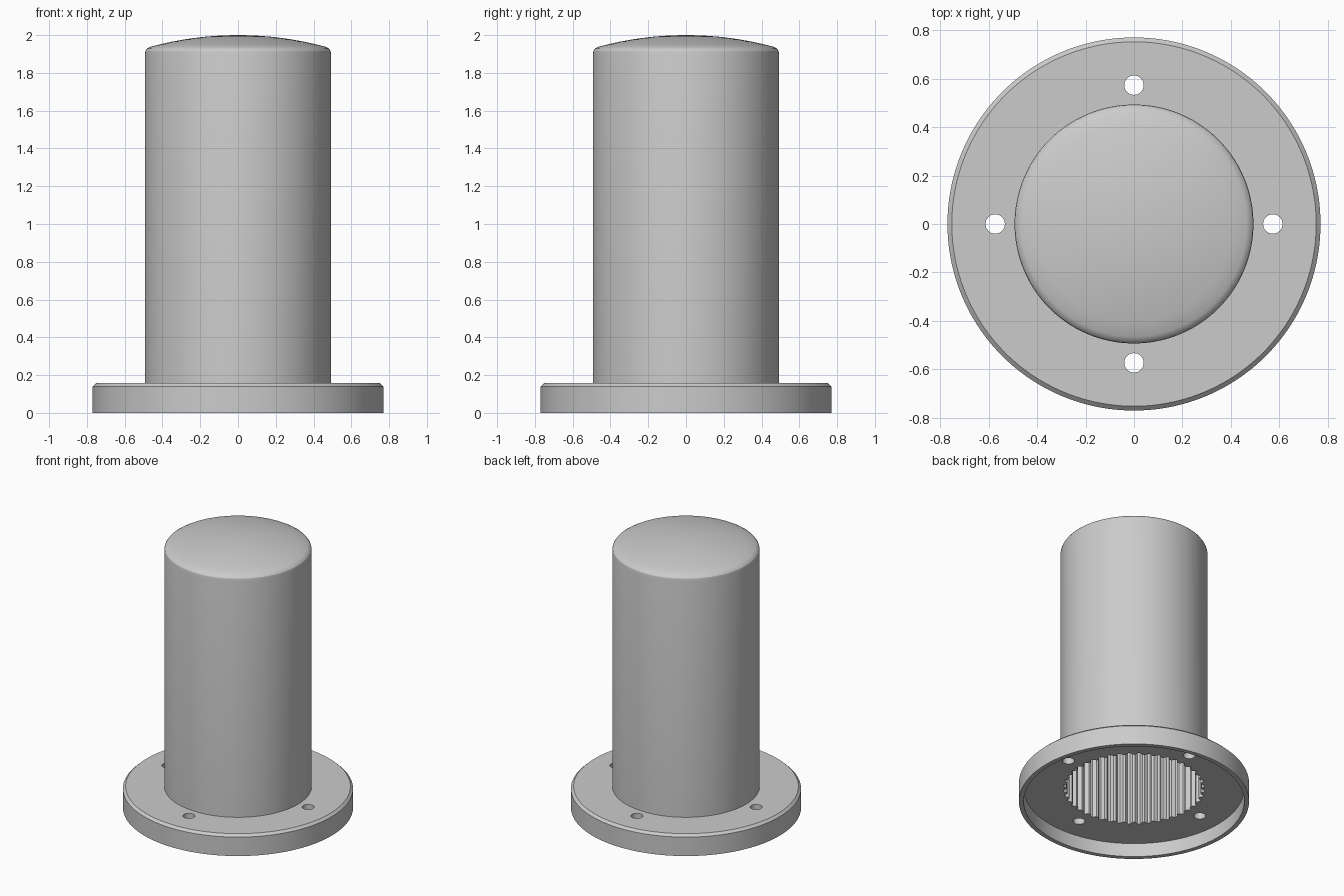
import bpy, bmesh
from math import sin, cos, pi, sqrt

if "Cube" in bpy.data.objects:
    bpy.data.objects.remove(bpy.data.objects["Cube"])

TEETH = 44
SEGS = TEETH * 4


def dome(edge_r, edge_z, top_z, steps):
    """Shallow spherical arc from rim to just before the axis."""
    sag = top_z - edge_z
    R = (edge_r ** 2 + sag ** 2) / (2 * sag)
    pts = []
    for i in range(steps):
        r = edge_r * (1 - i / steps)
        pts.append((r, top_z - R + sqrt(R * R - r * r), 0))
    return pts


def lathe(name, profile, z_start, z_end):
    """Revolve (radius, z, tooth depth) points, closing both ends on the axis."""
    bm = bmesh.new()
    rings = []
    for r, z, tooth in profile:
        ring = []
        for i in range(SEGS):
            a = 2 * pi * i / SEGS
            rr = r - (tooth if i % 4 in (0, 1) else 0)
            ring.append(bm.verts.new((rr * cos(a), rr * sin(a), z)))
        rings.append(ring)
    for lo, hi in zip(rings, rings[1:]):
        for i in range(SEGS):
            j = (i + 1) % SEGS
            bm.faces.new((lo[i], lo[j], hi[j], hi[i]))
    for ring, z in ((rings[0], z_start), (rings[-1], z_end)):
        tip = bm.verts.new((0, 0, z))
        for i in range(SEGS):
            bm.faces.new((ring[i], ring[(i + 1) % SEGS], tip))
    bmesh.ops.recalc_face_normals(bm, faces=bm.faces)
    me = bpy.data.meshes.new(name)
    bm.to_mesh(me)
    bm.free()
    ob = bpy.data.objects.new(name, me)
    bpy.context.collection.objects.link(ob)
    return ob


# Flanged cap: outer dome, sleeve, flange, underside recess, toothed bore
profile = dome(0.465, 1.938, 2.0, 8)[::-1]
profile += [(0.482, 1.928, 0), (0.490, 1.917, 0), (0.493, 1.90, 0)]
profile += [(0.493, 0.157, 0)]
profile += [(0.752, 0.157, 0), (0.77, 0.14, 0), (0.77, 0, 0)]
profile += [(0.738, 0, 0), (0.738, 0.10, 0)]
profile += [(0.474, 0.10, 0.022), (0.474, 1.88, 0.022)]
profile += dome(0.445, 1.89, 1.95, 6)
cap = lathe("flanged_cap", profile, 2.0, 1.95)

# Four bolt holes through the flange
for k in range(4):
    a = k * pi / 2
    bpy.ops.mesh.primitive_cylinder_add(
        vertices=32, radius=0.04, depth=0.4,
        location=(0.573 * cos(a), 0.573 * sin(a), 0.12))
    cutter = bpy.context.object
    cutter.name = f"bolt_hole_cutter_{k + 1}"
    cutter.hide_render = True
    mod = cap.modifiers.new("bolt_hole", 'BOOLEAN')
    mod.operation = 'DIFFERENCE'
    mod.solver = 'EXACT'
    mod.object = cutter

# Bake the holes and remove the cutters
bpy.ops.object.select_all(action='DESELECT')
cap.select_set(True)
bpy.context.view_layer.objects.active = cap
for mod in list(cap.modifiers):
    cutter = mod.object
    bpy.ops.object.modifier_apply(modifier=mod.name)
    bpy.data.objects.remove(cutter)
bpy.ops.object.shade_smooth_by_angle(angle=pi / 7)
